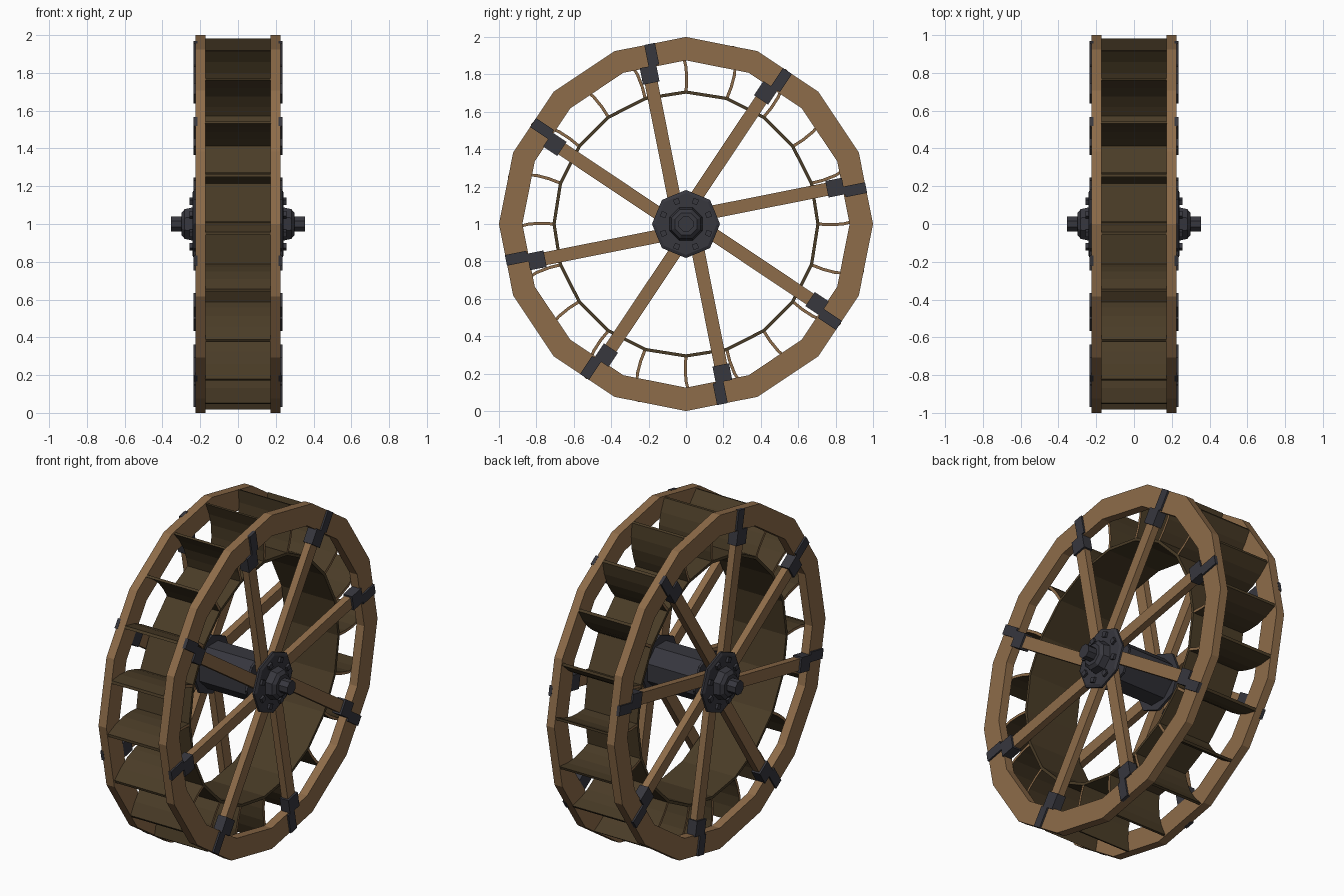
import bpy, bmesh
from math import pi, tau
from mathutils import Matrix, Vector

cube = bpy.data.objects.get("Cube")
if cube:
    bpy.data.objects.remove(cube)


def material(name, rgb):
    m = bpy.data.materials.new(name)
    m.use_nodes = True
    m.diffuse_color = (*rgb, 1)
    m.node_tree.nodes["Principled BSDF"].inputs["Base Color"].default_value = (*rgb, 1)
    return m


LIGHT_WOOD = material("light wood", (0.27, 0.15, 0.067))
DARK_WOOD = material("dark wood", (0.068, 0.045, 0.02))
IRON = material("dark iron", (0.038, 0.038, 0.048))


def turn(angle):
    """Rotation about the axle; local z is the radial direction."""
    return Matrix.Rotation(angle, 3, 'X')


def finish(name, bm, mats, mirror=True):
    bmesh.ops.remove_doubles(bm, verts=bm.verts, dist=0.0001)
    bmesh.ops.recalc_face_normals(bm, faces=bm.faces)
    mesh = bpy.data.meshes.new(name)
    bm.to_mesh(mesh)
    bm.free()
    for m in mats:
        mesh.materials.append(m)
    ob = bpy.data.objects.new(name, mesh)
    bpy.context.collection.objects.link(ob)
    ob.location.z = 1
    if mirror:
        mod = ob.modifiers.new("both_sides", 'MIRROR')
        mod.use_mirror_merge = False
    return ob


def lathe(bm, profile, sides, start=0.0):
    """Spin a closed (x, radius) outline around the axle."""
    rows = []
    for i in range(sides):
        rot = turn(start + tau * i / sides)
        rows.append([bm.verts.new(rot @ Vector((x, 0, r))) for x, r in profile])
    n = len(profile)
    for i in range(sides):
        a, b = rows[i], rows[(i + 1) % sides]
        for j in range(n):
            k = (j + 1) % n
            if profile[j][1] or profile[k][1]:
                bm.faces.new((a[j], a[k], b[k], b[j]))


def ring(bm, x0, x1, r0, r1, sides):
    lathe(bm, [(x0, r0), (x1, r0), (x1, r1), (x0, r1)], sides)


def box(bm, x, y, z, angle):
    """Box from (min, max) spans, turned about the axle."""
    size = Vector((x[1] - x[0], y[1] - y[0], z[1] - z[0]))
    mid = Vector((sum(x), sum(y), sum(z))) / 2
    matrix = turn(angle).to_4x4() @ Matrix.Translation(mid) @ Matrix.Diagonal((*size, 1))
    bmesh.ops.create_cube(bm, size=1, matrix=matrix)


# Outer rims
bm = bmesh.new()
ring(bm, 0.173, 0.225, 0.875, 1.0, 16)
finish("rim", bm, [LIGHT_WOOD])

# Inner drum that the paddles stand on
bm = bmesh.new()
ring(bm, -0.175, 0.175, 0.697, 0.714, 20)
finish("drum", bm, [DARK_WOOD], mirror=False)

# Curved paddles with light end grain
bm = bmesh.new()
curve = [(0, 0.705), (0.004, 0.77), (0, 0.84), (-0.018, 0.91), (-0.05, 0.983)]
half = 0.008
outline = [(y + half, r) for y, r in curve] + [(y - half, r) for y, r in reversed(curve)]
for i in range(20):
    rot = turn(tau * i / 20)
    ends = [[bm.verts.new(rot @ Vector((x, y, r))) for y, r in outline]
            for x in (-0.174, 0.174)]
    n = len(outline)
    for j in range(n):
        k = (j + 1) % n
        bm.faces.new((ends[0][j], ends[0][k], ends[1][k], ends[1][j]))
    for end in ends:
        for j in range(len(curve) - 1):
            f = bm.faces.new((end[j], end[j + 1], end[n - 2 - j], end[n - 1 - j]))
            f.material_index = 1
finish("paddles", bm, [DARK_WOOD, LIGHT_WOOD], mirror=False)

# Spokes and their iron straps, set slightly beside the radial line
spokes, straps = bmesh.new(), bmesh.new()
for i in range(8):
    a = pi / 16 + i * pi / 4
    box(spokes, (0.182, 0.224), (-0.07, 0), (0.1, 0.88), a)
    box(straps, (0.177, 0.235), (-0.08, 0.01), (0.775, 0.865), a)
    box(straps, (0.215, 0.235), (-0.032, 0.026), (0.865, 0.982), a)
finish("spokes", spokes, [LIGHT_WOOD])
finish("spoke_straps", straps, [IRON])

# Axle barrel between the two wheels
bm = bmesh.new()
lathe(bm, [(-0.18, 0), (-0.18, 0.135), (0.18, 0.135), (0.18, 0)], 8, pi / 8)
finish("axle_barrel", bm, [IRON], mirror=False)

# Hub plates inside and outside the spokes
bm = bmesh.new()
lathe(bm, [(0.168, 0), (0.168, 0.175), (0.182, 0.175), (0.182, 0)], 8)
lathe(bm, [(0.222, 0), (0.222, 0.182), (0.234, 0.182), (0.242, 0.165), (0.242, 0)], 8)
finish("hub_plates", bm, [IRON])

# Stepped hub cap and axle end
bm = bmesh.new()
lathe(bm, [(0.24, 0), (0.24, 0.095), (0.282, 0.085), (0.298, 0.065), (0.298, 0.042),
           (0.355, 0.042), (0.355, 0)], 8, pi / 8)
finish("hub_cap", bm, [IRON])

# Bolts around the hub
bm = bmesh.new()
for i in range(8):
    box(bm, (0.238, 0.256), (-0.015, 0.015), (0.115, 0.145), pi / 8 + i * pi / 4)
finish("hub_bolts", bm, [IRON])
